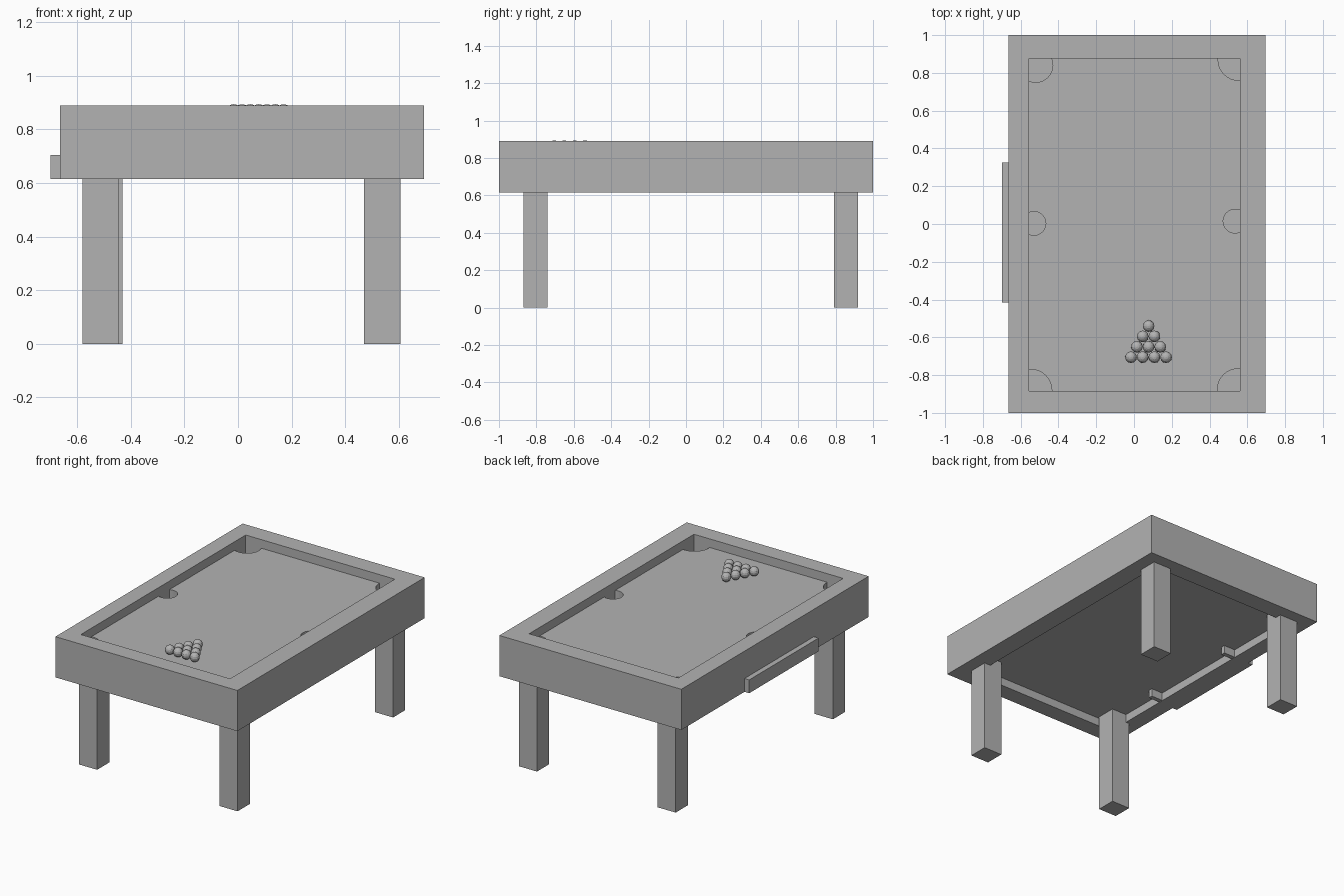
import bpy, bmesh
from mathutils import Matrix, Vector

old = bpy.data.objects.get("Cube")
if old:
    bpy.data.objects.remove(old)

grey = bpy.data.materials.new("plain_grey")
grey.use_nodes = True
grey.diffuse_color = (0.45, 0.45, 0.45, 1)
grey.node_tree.nodes["Principled BSDF"].inputs["Base Color"].default_value = grey.diffuse_color


def add_object(name, bm):
    mesh = bpy.data.meshes.new(name)
    bm.to_mesh(mesh)
    bm.free()
    mesh.materials.append(grey)
    ob = bpy.data.objects.new(name, mesh)
    bpy.context.scene.collection.objects.link(ob)
    return ob


def box(name, low, high):
    low, high = Vector(low), Vector(high)
    bm = bmesh.new()
    bmesh.ops.create_cube(bm, size=1, matrix=Matrix.Translation((low + high) / 2)
                          @ Matrix.Diagonal((*(high - low), 1)))
    return add_object(name, bm)


def cut(target, cutter):
    cutter.hide_render = True
    mod = target.modifiers.new("cut", "BOOLEAN")
    mod.operation = "DIFFERENCE"
    mod.solver = "EXACT"
    mod.object = cutter
    # Bake the cut, then drop the helper
    bpy.context.view_layer.update()
    result = bpy.data.meshes.new_from_object(
        target.evaluated_get(bpy.context.evaluated_depsgraph_get()))
    target.modifiers.clear()
    target.data = result
    bpy.data.objects.remove(cutter)


BOTTOM, UNDERSIDE, BED, TOP = 0.615, 0.67, 0.832, 0.89
X0, X1, Y0, Y1 = -0.555, 0.56, -0.885, 0.875

# Deep outer frame with the opening cut through it
frame = box("table_frame", (-0.665, -1, BOTTOM), (0.695, 1, TOP))
cut(frame, box("opening_cutter", (X0, Y0, 0.5), (X1, Y1, 1)))

# Playing bed with six blind pockets
bed = box("playing_bed", (X0, Y0, UNDERSIDE), (X1, Y1, BED))
pockets = [(-0.52, 0.84, 0.09), (0.555, 0.87, 0.11), (-0.545, -0.88, 0.11),
           (0.55, -0.875, 0.108), (-0.53, 0.003, 0.063), (0.535, 0.015, 0.063)]
for x, y, r in pockets:
    bm = bmesh.new()
    bmesh.ops.create_cone(bm, cap_ends=True, segments=32, radius1=r, radius2=r,
                          depth=0.2, matrix=Matrix.Translation((x, y, 0.84)))
    cut(bed, add_object("pocket_cutter", bm))

# Square legs
legs = {"front_right_leg": (-0.58, -0.87), "back_right_leg": (-0.567, 0.79),
        "front_left_leg": (0.47, -0.87), "back_left_leg": (0.47, 0.79)}
for name, (x, y) in legs.items():
    box(name, (x, y, 0), (x + 0.136, y + 0.13, UNDERSIDE + 0.01))

# Side rail with two arms showing under the bed
box("side_rail", (-0.70, -0.415, BOTTOM), (-0.66, 0.325, 0.705))
for name, y in (("front_rail_arm", -0.415), ("back_rail_arm", 0.295)):
    box(name, (X0 - 0.005, y, BOTTOM + 0.002), (-0.47, y + 0.03, UNDERSIDE + 0.01))

# Racked balls in a triangle
R = 0.031
for row in range(4):
    for i in range(row + 1):
        x = 0.077 + (i - row / 2) * 2 * R
        y = -0.54 - row * 0.055
        bm = bmesh.new()
        bmesh.ops.create_uvsphere(bm, u_segments=12, v_segments=8, radius=R,
                                  matrix=Matrix.Translation((x, y, BED + R)))
        add_object(f"ball_{row + 1}_{i + 1}", bm)
